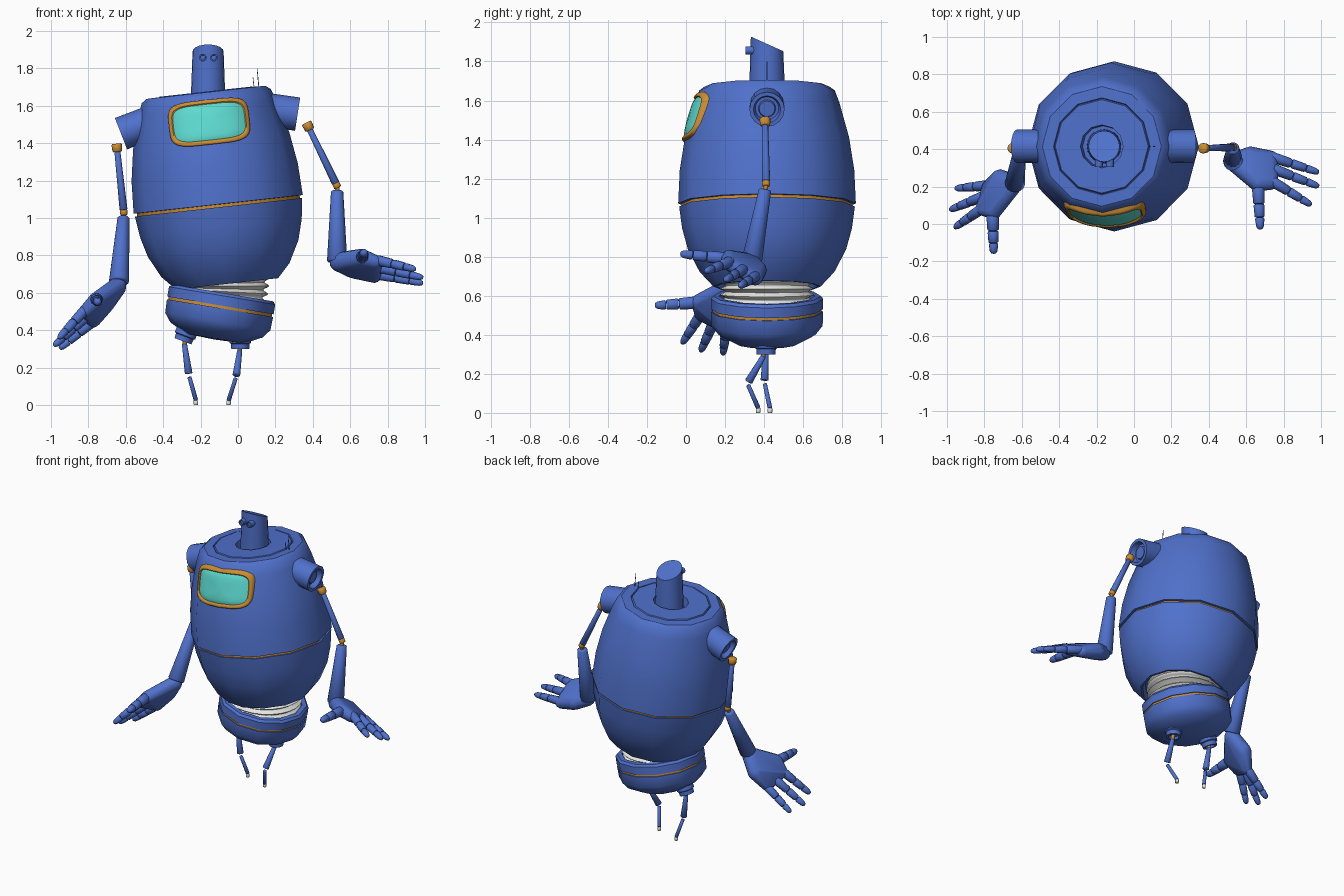
import bpy, bmesh, math
from mathutils import Matrix, Vector

cube = bpy.data.objects.get("Cube")
if cube:
    bpy.data.objects.remove(cube)


def material(name, color):
    m = bpy.data.materials.new(name)
    m.use_nodes = True
    m.diffuse_color = (*color, 1)
    m.node_tree.nodes["Principled BSDF"].inputs["Base Color"].default_value = (*color, 1)
    return m


BLUE = material("blue_paint", (0.08, 0.165, 0.6))
ORANGE = material("orange_trim", (0.6, 0.27, 0.035))
TEAL = material("teal_glass", (0.11, 0.7, 0.63))
WHITE = material("white_rubber", (0.8, 0.8, 0.78))


def finish(name, bm, mats, angle=35):
    bmesh.ops.remove_doubles(bm, verts=bm.verts, dist=1e-5)
    bmesh.ops.recalc_face_normals(bm, faces=bm.faces)
    me = bpy.data.meshes.new(name)
    bm.to_mesh(me)
    bm.free()
    for m in mats:
        me.materials.append(m)
    me.shade_smooth()
    me.set_sharp_from_angle(angle=math.radians(angle))
    ob = bpy.data.objects.new(name, me)
    bpy.context.collection.objects.link(ob)
    return ob


def skin(bm, rings, trim=()):
    """Join successive closed rings of points; bands listed in trim use slot 1."""
    rows = [[bm.verts.new(p) for p in ring] for ring in rings]
    for i, (a, b) in enumerate(zip(rows, rows[1:])):
        for k in range(len(a)):
            n = (k + 1) % len(a)
            f = bm.faces.new((a[k], a[n], b[n], b[k]))
            f.material_index = 1 if i in trim else 0


def circle(r, z, segs):
    return [Vector((r * math.cos(math.tau * k / segs), r * math.sin(math.tau * k / segs), z))
            for k in range(segs)]


def lathe(name, profile, frame, segs=12, mats=(BLUE,), trim=(), angle=35):
    bm = bmesh.new()
    skin(bm, [[frame @ p for p in circle(r, z, segs)] for r, z in profile], trim)
    return finish(name, bm, mats, angle)


def aim(p, direction):
    return Matrix.Translation(p) @ Vector(direction).to_track_quat('Z', 'Y').to_matrix().to_4x4()


def link(name, p, q, r0, r1, mat=BLUE, segs=12):
    p, q = Vector(p), Vector(q)
    d = (q - p).length
    e = min(r0, r1, d) * 0.2
    prof = [(0, 0), (r0 - e, 0), (r0, e), (r1, d - e), (r1 - e, d), (0, d)]
    return lathe(name, prof, aim(p, q - p), segs, (mat,), angle=50)


# Barrel torso, leaning slightly, with a trimmed seam and a recessed neck well
torso = Matrix.Translation((-0.105, 0.415, 1.065)) @ Matrix.Rotation(-0.11, 4, 'Y')
shell = [(0.45, -0.008), (0.455, 0.008), (0.447, 0.18), (0.42, 0.35), (0.37, 0.53),
         (0.347, 0.59), (0.32, 0.61)]
lathe("torso_lower", [(0, -0.36), (0.25, -0.38), (0.262, -0.42), (0.275, -0.42), (0.345, -0.345),
                      (0.405, -0.23), (0.435, -0.12), (0.45, -0.008), (0.438, -0.008),
                      (0.438, 0.008)], torso, mats=(BLUE, ORANGE), trim=(8,))
lathe("torso_upper", [(0.43, 0.006)] + shell[1:] + [(0.26, 0.611), (0.256, 0.602), (0.25, 0.614),
      (0.115, 0.614), (0.11, 0.55), (0, 0.55)], torso)

# Head tube with slanted top, and eyes
head = lathe("head", [(0, 1.6), (0.092, 1.6), (0.09, 1.7), (0.083, 1.89), (0, 1.89)],
             Matrix.Translation((-0.16, 0.415, 0)), 20)
for v in head.data.vertices:
    if v.co.z > 1.8:
        v.co.z -= 0.45 * (v.co.y - 0.415)
for side, x in (("right", -0.188), ("left", -0.129)):
    lathe(side + "_eye", [(0, -0.05), (0.021, -0.05), (0.021, 0.025), (0.014, 0.025),
                          (0.013, 0.016), (0, 0.02)], aim((x, 0.33, 1.857), (0, -1, 0)), 14)

# Antennas
link("antenna_tall", (0.115, 0.415, 1.66), (0.102, 0.415, 1.8), 0.003, 0.002, segs=6)
link("antenna_short", (0.09, 0.415, 1.66), (0.08, 0.415, 1.75), 0.003, 0.002, segs=6)


# Visor following the torso curvature
def on_shell(u, v, lift):
    t = 0.45 + v
    for (r0, t0), (r1, t1) in zip(shell, shell[1:]):
        if t0 <= t <= t1:
            r = r0 + (r1 - r0) * (t - t0) / (t1 - t0) + lift
    return torso @ Vector((u, -math.sqrt(r * r - u * u), t))


def visor_ring(inset, lift, scale=1.0, segs=40):
    pts = []
    for k in range(segs):
        c, s = math.cos(math.tau * k / segs), math.sin(math.tau * k / segs)
        u = math.copysign(abs(c) ** 0.45, c) * (0.216 - inset) * scale
        v = math.copysign(abs(s) ** 0.45, s) * (0.12 - inset) * scale
        pts.append(on_shell(u, v, lift))
    return pts


bm = bmesh.new()
skin(bm, [visor_ring(d, h) for d, h in
          ((0, -0.03), (0, 0.008), (0.006, 0.014), (0.018, 0.014), (0.024, 0.008), (0.024, -0.02))])
finish("visor_frame", bm, (ORANGE,), 50)
bm = bmesh.new()
skin(bm, [visor_ring(0.022, h, s) for h, s in
          ((0.003, 1), (0.009, 0.88), (0.012, 0.7), (0.014, 0.4), (0.015, 0))])
finish("visor_glass", bm, (TEAL,), 60)

# Hollow shoulder sockets, mirrored in the torso frame
for side, s in (("left", 1), ("right", -1)):
    axis = torso.to_3x3() @ Vector((s * 0.966, 0, -0.26))
    lathe(side + "_shoulder", [(0, -0.2), (0.088, -0.2), (0.09, 0), (0.07, 0), (0.06, -0.035),
                               (0.045, -0.035), (0.04, -0.02), (0, -0.02)],
          aim(torso @ Vector((s * 0.475, 0, 0.44)), axis), 16)

# Pelvis bowl, tilted the other way
pelvis = Matrix.Translation((-0.095, 0.415, 0.525)) @ Matrix.Rotation(0.165, 4, 'Y')
lathe("pelvis", [(0, 0.03), (0.235, 0.03), (0.245, 0.075), (0.275, 0.075), (0.288, 0.06),
                 (0.288, 0.007), (0.28, 0.007), (0.28, -0.007), (0.288, -0.007), (0.285, -0.08),
                 (0.25, -0.125), (0.16, -0.172), (0, -0.178)],
      pelvis, mats=(BLUE, ORANGE), trim=(6,))

# Corrugated waist, bending from the pelvis frame to the torso frame
bm = bmesh.new()
low, high = pelvis @ Matrix.Translation((0, 0, 0.02)), torso @ Matrix.Translation((0, 0, -0.37))
steps = 32
rings = []
for i in range(steps + 1):
    f = i / steps
    r = 0.228 + 0.014 * math.cos(f * 5 * math.tau)
    m = low.lerp(high, f)
    rings.append([m @ p for p in circle(r, 0, 24)])
skin(bm, rings)
finish("waist_bellows", bm, (WHITE,), 70)


# Arms: joints, rods, forearm, hull palm and segmented fingers
def finger(name, base, tip, r):
    base, tip = Vector(base), Vector(tip)
    cuts = (-0.12, 0.36, 0.7, 1)
    for i in range(3):
        a, b = base.lerp(tip, cuts[i]), base.lerp(tip, cuts[i + 1] - 0.015 * (i < 2))
        ra = r * (1 - 0.13 * i)
        d = (b - a).length
        end = [(ra * 0.82, d * 0.72), (ra * 0.5, d * 0.95)] if i == 2 else [(ra * 0.9, d * 0.94), (ra * 0.75, d)]
        lathe(f"{name}_{i + 1}", [(0, 0), (ra * 0.85, 0), (ra, d * 0.1)] + end + [(0, d)],
              aim(a, b - a), 10, angle=50)


def palm(name, lumps):
    bm = bmesh.new()
    for p, r in lumps:
        bmesh.ops.create_icosphere(bm, subdivisions=2, radius=r, matrix=Matrix.Translation(p))
    hull = bmesh.ops.convex_hull(bm, input=bm.verts)
    junk = set(hull["geom_interior"]) | set(hull["geom_unused"])
    bmesh.ops.delete(bm, geom=[v for v in junk if isinstance(v, bmesh.types.BMVert)], context='VERTS')
    finish(name, bm, (BLUE,), 40)


def arm(side, top, elbow, wrist, lumps, fingers, thumb):
    top, elbow, wrist = Vector(top), Vector(elbow), Vector(wrist)
    d = (elbow - top).normalized()
    e = (wrist - elbow).normalized()
    link(side + "_arm_joint", top - d * 0.022, top + d * 0.022, 0.028, 0.026, ORANGE)
    link(side + "_upper_arm", top + d * 0.02, elbow - d * 0.018, 0.016, 0.021)
    link(side + "_elbow", elbow - d * 0.02, elbow + d * 0.01, 0.02, 0.02, ORANGE)
    link(side + "_elbow_pin", elbow, elbow + e * 0.04, 0.012, 0.012, ORANGE)
    link(side + "_forearm", elbow + e * 0.025, wrist, 0.033, 0.054, segs=14)
    palm(side + "_palm", lumps)
    for i, (base, tip) in enumerate(fingers):
        finger(f"{side}_finger_{i + 1}", base, tip, 0.029)
    finger(side + "_thumb", *thumb, 0.034)


arm("left", (0.375, 0.405, 1.49), (0.53, 0.41, 1.17), (0.53, 0.335, 0.765),
    [((0.54, 0.33, 0.765), 0.052), ((0.62, 0.36, 0.73), 0.055), ((0.735, 0.22, 0.765), 0.037),
     ((0.73, 0.355, 0.69), 0.038), ((0.66, 0.22, 0.79), 0.045)],
    [((0.76, 0.215, 0.77), (0.95, 0.10, 0.725)), ((0.77, 0.285, 0.73), (0.99, 0.20, 0.68)),
     ((0.76, 0.35, 0.695), (0.99, 0.275, 0.65))],
    ((0.665, 0.18, 0.793), (0.675, -0.03, 0.815)))
arm("right", (-0.647, 0.405, 1.375), (-0.61, 0.405, 1.025), (-0.637, 0.215, 0.655),
    [((-0.645, 0.21, 0.635), 0.05), ((-0.715, 0.24, 0.54), 0.053), ((-0.81, 0.08, 0.505), 0.037),
     ((-0.775, 0.2, 0.45), 0.038), ((-0.75, 0.07, 0.565), 0.045)],
    [((-0.83, 0.07, 0.495), (-0.96, -0.02, 0.355)), ((-0.825, 0.14, 0.46), (-0.985, 0.075, 0.315)),
     ((-0.795, 0.205, 0.43), (-0.955, 0.19, 0.3))],
    ((-0.755, 0.03, 0.563), (-0.75, -0.16, 0.55)))


# Legs: hip cup, thigh, shin and tiny foot
def leg(side, hip, axis, knee, foot):
    hip, axis, knee, foot = Vector(hip), Vector(axis), Vector(knee), Vector(foot)
    lathe(side + "_hip_cup", [(0, -0.08), (0.058, -0.08), (0.058, -0.02), (0.05, -0.015), (0.048, 0.012),
                              (0.034, 0.012), (0.03, -0.005), (0, -0.005)], aim(hip, axis))
    d, e = (knee - hip).normalized(), (foot - knee).normalized()
    link(side + "_hip_pin", hip - axis * 0.02, hip + d * 0.04, 0.012, 0.012, ORANGE)
    link(side + "_thigh", hip + d * 0.025, knee - d * 0.01, 0.014, 0.021)
    link(side + "_shin", knee + e * 0.008, foot, 0.011, 0.012)
    link(side + "_foot", foot, (foot.x, foot.y, 0), 0.012, 0.012, WHITE, 8)


leg("left", (0.012, 0.41, 0.312), (0, 0, -1), (-0.01, 0.315, 0.15), (-0.05, 0.37, 0.025))
leg("right", (-0.29, 0.41, 0.352), (-0.35, 0, -0.93), (-0.262, 0.402, 0.157), (-0.225, 0.43, 0.025))
